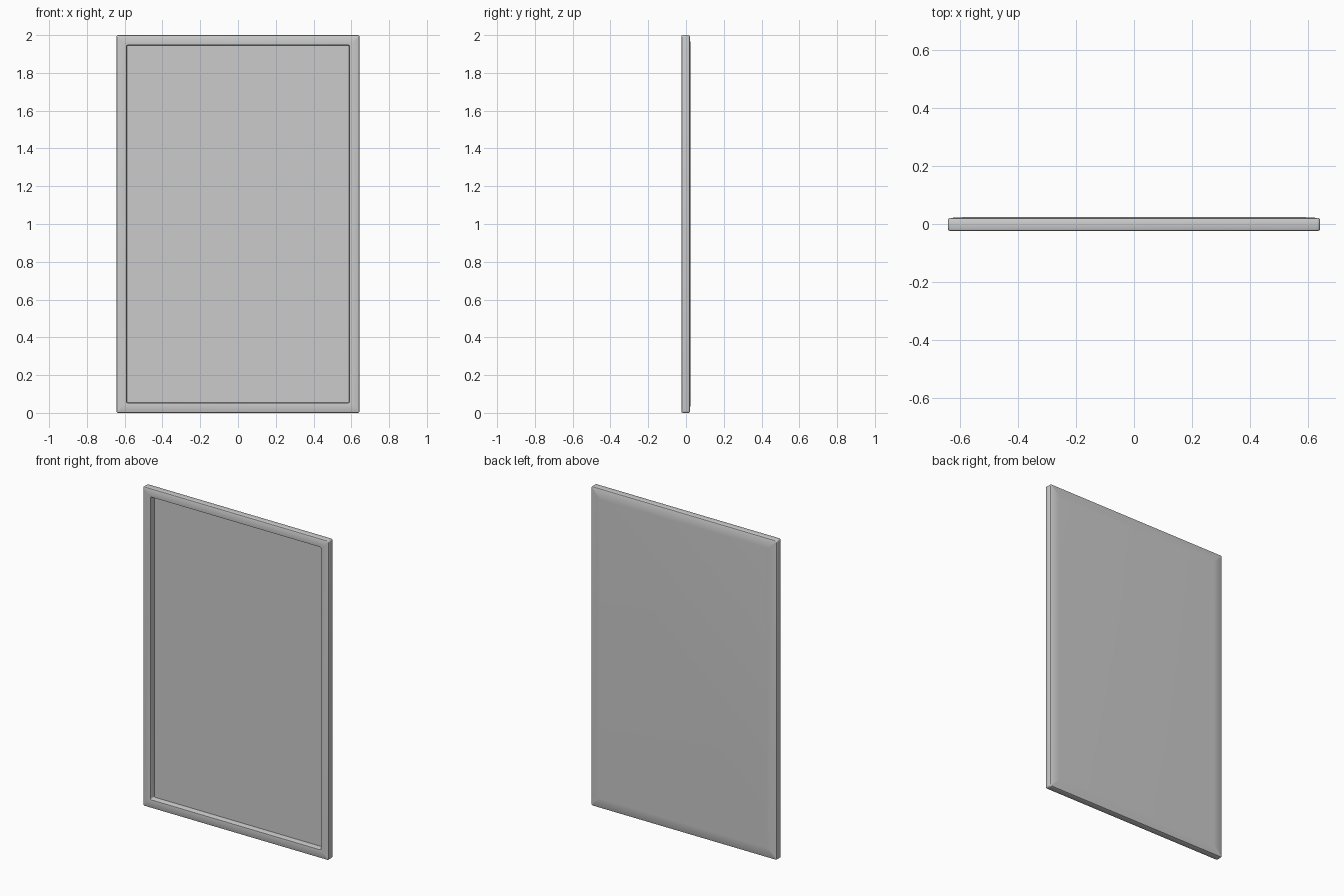
import bpy, bmesh, math

if "Cube" in bpy.data.objects:
    bpy.data.objects.remove(bpy.data.objects["Cube"])

W, H = 0.643, 2.0      # half width, height
SEG = 4                # segments per rounded corner


def ring(bm, inset, y, radius):
    """Rounded rectangle loop, inset from the outer edge, at depth y."""
    hx, hz = W - inset, H / 2 - inset
    verts = []
    for k, (sx, sz) in enumerate([(1, 1), (-1, 1), (-1, -1), (1, -1)]):
        for i in range(SEG + 1):
            a = math.pi / 2 * (k + i / SEG)
            verts.append(bm.verts.new((
                sx * (hx - radius) + radius * math.cos(a), y,
                H / 2 + sz * (hz - radius) + radius * math.sin(a))))
    return verts


# Section from the recessed front panel, over the frame, to the raised back
section = [
    # inset, y, corner radius
    (0.055, 0.012, 0.008),    # recess floor
    (0.053, -0.021, 0.008),   # recess wall
    (0.052, -0.0235, 0.009),
    (0.049, -0.024, 0.010),   # frame front face
    (0.006, -0.024, 0.006),
    (0.002, -0.022, 0.009),
    (0.000, -0.018, 0.010),   # outer side
    (0.000, 0.015, 0.010),
    (0.002, 0.019, 0.009),
    (0.006, 0.021, 0.006),
    (0.060, 0.024, 0.006),    # gently raised back panel
]

bm = bmesh.new()
rings = [ring(bm, *s) for s in section]
n = len(rings[0])
for a, b in zip(rings, rings[1:]):
    for i in range(n):
        j = (i + 1) % n
        bm.faces.new((a[i], a[j], b[j], b[i]))
bm.faces.new(rings[0])
bm.faces.new(rings[-1])
bmesh.ops.recalc_face_normals(bm, faces=bm.faces)

mesh = bpy.data.meshes.new("framed_panel")
bm.to_mesh(mesh)
bm.free()
panel = bpy.data.objects.new("framed_panel", mesh)
bpy.context.collection.objects.link(panel)
bpy.context.view_layer.objects.active = panel
panel.select_set(True)
bpy.ops.object.shade_smooth_by_angle(angle=math.radians(35))
